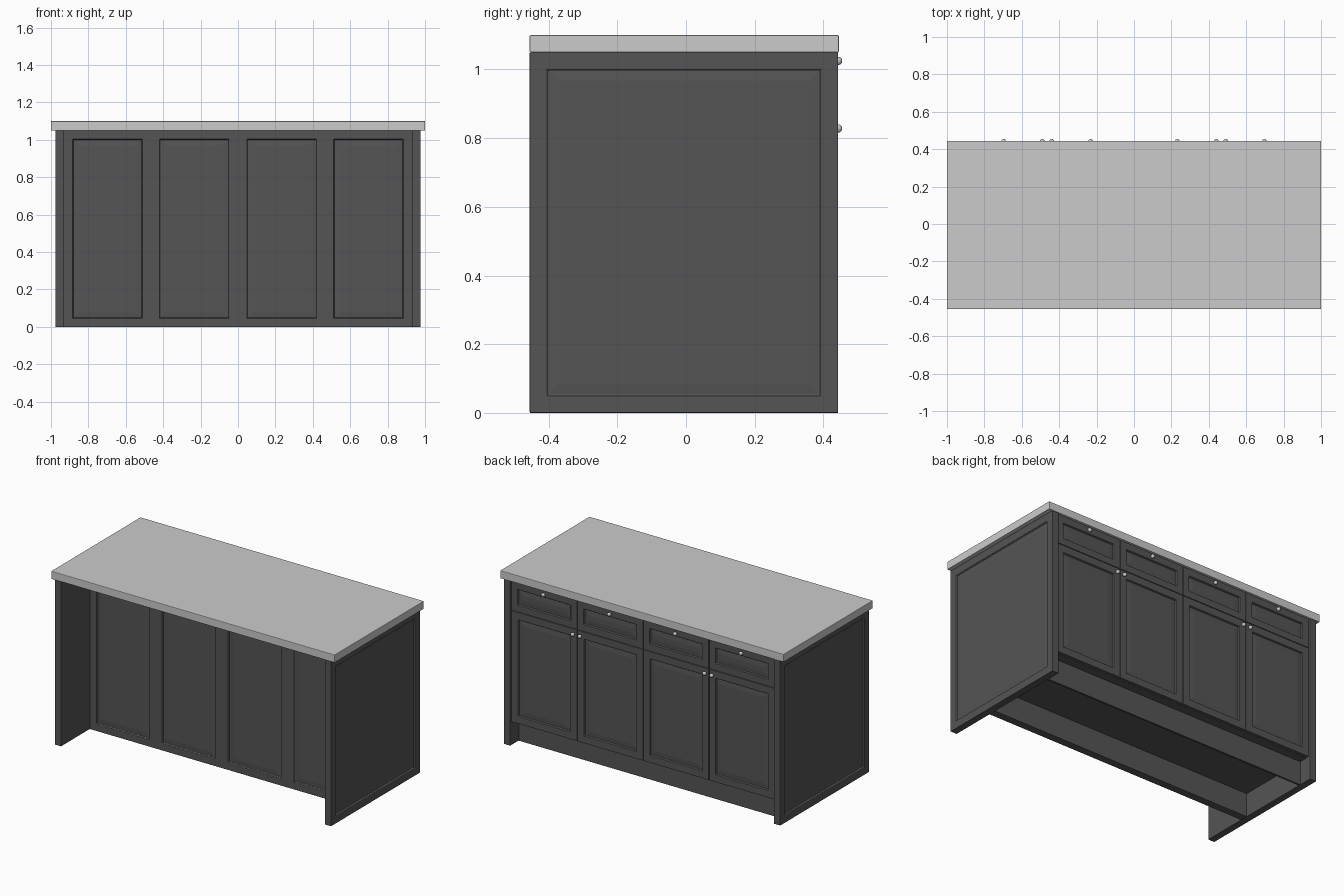
import bpy, bmesh, math
from mathutils import Vector, Matrix

if "Cube" in bpy.data.objects:
    bpy.data.objects.remove(bpy.data.objects["Cube"])

dark = bpy.data.materials.new("dark_paint")
dark.diffuse_color = (0.09, 0.09, 0.09, 1)
dark.use_nodes = True
dark.node_tree.nodes["Principled BSDF"].inputs["Base Color"].default_value = dark.diffuse_color


def finish(bm, name, mat=None, bevel=0.0):
    bmesh.ops.recalc_face_normals(bm, faces=bm.faces)
    me = bpy.data.meshes.new(name)
    bm.to_mesh(me)
    bm.free()
    ob = bpy.data.objects.new(name, me)
    bpy.context.collection.objects.link(ob)
    if mat:
        me.materials.append(mat)
    if bevel:
        m = ob.modifiers.new("bevel", 'BEVEL')
        m.width = bevel
        m.segments = 2
        m.limit_method = 'ANGLE'
        m.angle_limit = math.radians(35)
    return ob


def box(name, x, y, z, mat=dark, bevel=0.0, panel=None, inset=0.046, cuts=()):
    """Box from ranges; faces along 'panel' normal get a recessed panel."""
    bm = bmesh.new()
    size = Vector((x[1] - x[0], y[1] - y[0], z[1] - z[0]))
    mid = Vector((sum(x) / 2, sum(y) / 2, sum(z) / 2))
    bmesh.ops.create_cube(bm, size=1, matrix=Matrix.Translation(mid) @ Matrix.Diagonal((*size, 1)))
    for c in cuts:
        bmesh.ops.bisect_plane(bm, geom=bm.verts[:] + bm.edges[:] + bm.faces[:],
                               plane_co=(c, 0, 0), plane_no=(1, 0, 0))
    if panel:
        bm.normal_update()
        faces = [f for f in bm.faces if f.normal.dot(Vector(panel)) > 0.9]
        # frame, steep step, then a gently raised field
        for width, depth in ((inset, 0), (0.004, -0.009), (0.03, 0.003)):
            bmesh.ops.inset_individual(bm, faces=faces, thickness=width, depth=depth,
                                       use_even_offset=True)
    return finish(bm, name, mat, bevel)


def knob(name, x, z):
    bm = bmesh.new()
    bmesh.ops.create_uvsphere(bm, u_segments=20, v_segments=12, radius=0.012,
                              matrix=Matrix.Translation((x, 0.443, z)))
    bmesh.ops.create_cone(bm, cap_ends=True, segments=16, radius1=0.006, radius2=0.006, depth=0.02,
                          matrix=Matrix.Translation((x, 0.434, z)) @ Matrix.Rotation(math.pi / 2, 4, 'X'))
    ob = finish(bm, name)
    bpy.context.view_layer.objects.active = ob
    ob.select_set(True)
    bpy.ops.object.shade_smooth_by_angle(angle=math.radians(40))
    ob.select_set(False)


W = 0.93           # half width between the side panels
P = W / 2          # width of one door bay
FACE = 0.433       # door front plane

# Worktop
box("countertop", (-1, 1), (-0.455, 0.445), (1.05, 1.10), None, 0.003)

# Side panels
for s, n in ((-1, "left"), (1, "right")):
    box(f"{n}_side_panel", sorted((s * W, s * 0.975)), (-0.455, 0.443), (0, 1.05),
        bevel=0.002, panel=(s, 0, 0), inset=0.049)

# Seating-side panel, set back under the overhang
box("front_panel", (-W, W), (-0.165, -0.115), (0, 1.05), bevel=0.002,
    panel=(0, -1, 0), cuts=(-P, 0, P))

# Cabinet body above an open base, and the toe kick
box("cabinet_body", (-W, W), (-0.115, 0.413), (0.15, 1.05))
box("toe_kick", (-W, W), (0.345, 0.357), (0, 0.15))

# Doors, drawers and knobs
g = 0.0015
for i in range(4):
    x0 = -W + i * P
    xr = (x0 + g, x0 + P - g)
    box(f"drawer_{i + 1}", xr, (0.413, FACE), (0.86 + g, 1.049), bevel=0.0015,
        panel=(0, 1, 0), inset=0.044)
    box(f"door_{i + 1}", xr, (0.413, FACE), (0.15, 0.86 - g), bevel=0.0015, panel=(0, 1, 0))
    knob(f"drawer_knob_{i + 1}", x0 + P / 2, 1.025)
    knob(f"door_knob_{i + 1}", x0 + P - 0.025 if i % 2 == 0 else x0 + 0.025, 0.828)
